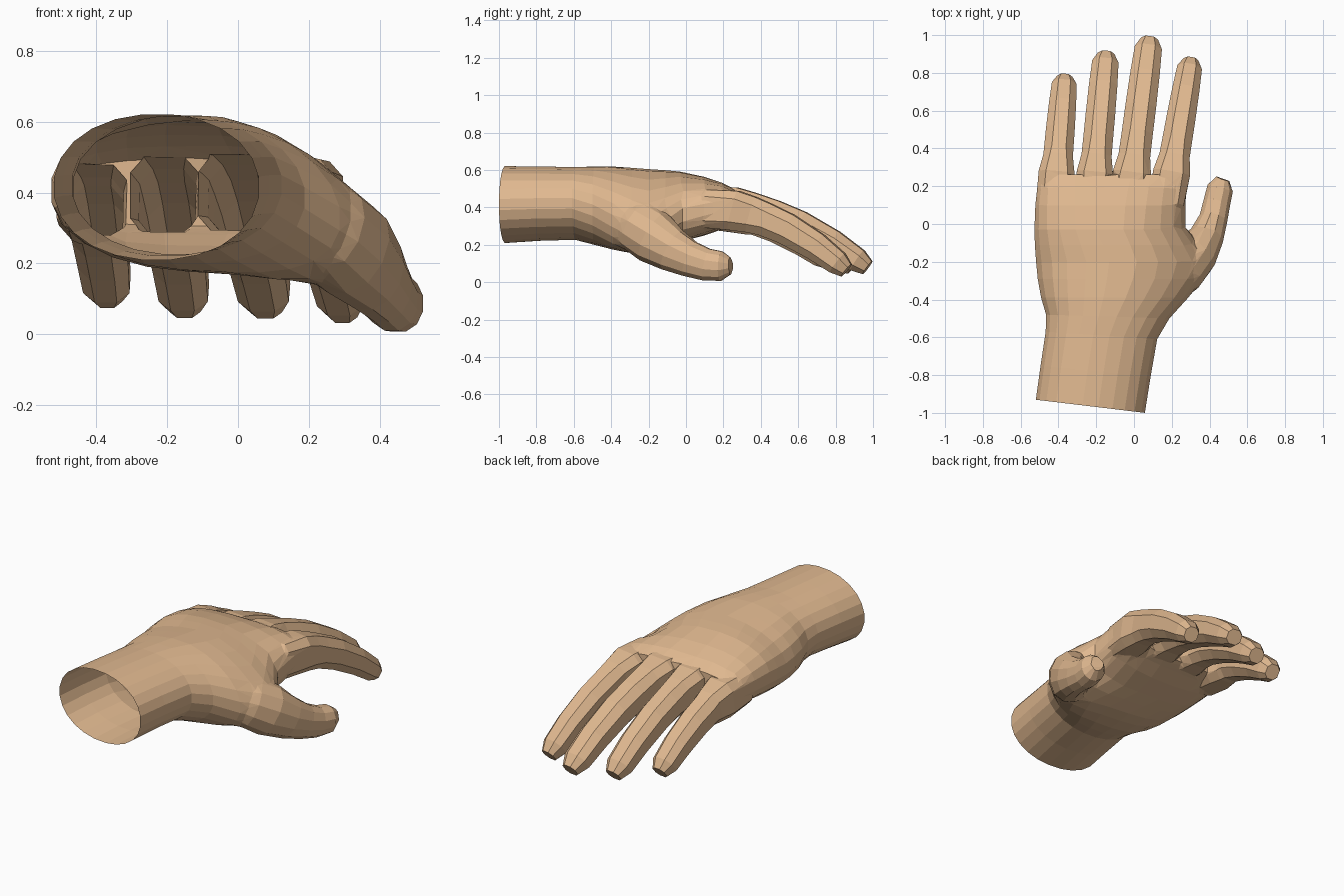
import bpy, bmesh, math
from mathutils import Vector

if "Cube" in bpy.data.objects:
    bpy.data.objects.remove(bpy.data.objects["Cube"])

skin = bpy.data.materials.new("skin tan")
skin.diffuse_color = (0.75, 0.485, 0.28, 1)
skin.use_nodes = True
skin.node_tree.nodes["Principled BSDF"].inputs["Base Color"].default_value = skin.diffuse_color


def loft(name, rings):
    """Closed skin over a list of equally sized point rings."""
    bm = bmesh.new()
    loops = [[bm.verts.new(p) for p in r] for r in rings]
    n = len(loops[0])
    for a, b in zip(loops, loops[1:]):
        for i in range(n):
            j = (i + 1) % n
            bm.faces.new((a[i], a[j], b[j], b[i]))
    bm.faces.new(loops[0][::-1])
    bm.faces.new(loops[-1])
    bmesh.ops.recalc_face_normals(bm, faces=bm.faces)
    me = bpy.data.meshes.new(name)
    bm.to_mesh(me)
    bm.free()
    me.materials.append(skin)
    ob = bpy.data.objects.new(name, me)
    bpy.context.collection.objects.link(ob)
    return ob


def oval(n, power):
    """Unit superellipse points."""
    pts = []
    for i in range(n):
        a = 2 * math.pi * (i + 0.5) / n
        c, s = math.cos(a), math.sin(a)
        pts.append((math.copysign(abs(c) ** (2 / power), c),
                    math.copysign(abs(s) ** (2 / power), s)))
    return pts


def tube(name, stations, sides, power0, power1):
    """Limb through stations (x, y, z, width, height), rings square to the path."""
    pts = [Vector(s[:3]) for s in stations]
    rings = []
    for i, s in enumerate(stations):
        t = (pts[min(i + 1, len(pts) - 1)] - pts[max(i - 1, 0)]).normalized()
        side = t.cross(Vector((0, 0, 1))).normalized()
        up = side.cross(t)
        power = power0 + (power1 - power0) * min(1, i / 3)
        rings.append([pts[i] + side * u * s[3] / 2 + up * v * s[4] / 2
                      for u, v in oval(sides, power)])
    return loft(name, rings)


# wrist and palm: y, left x, right x, bottom z, top z, tilt, thumb-side drop, power
palm_rows = [
    (-0.965, -0.522, 0.06, 0.208, 0.622, 0.035, 0.00, 2.1),
    (-0.78, -0.497, 0.09, 0.22, 0.62, 0.03, 0.00, 2.1),
    (-0.59, -0.470, 0.125, 0.225, 0.617, 0.02, 0.00, 2.1),
    (-0.49, -0.468, 0.19, 0.20, 0.62, 0.01, 0.025, 2.1),
    (-0.39, -0.495, 0.29, 0.18, 0.62, 0, 0.075, 2.15),
    (-0.29, -0.513, 0.365, 0.175, 0.613, 0, 0.12, 2.2),
    (-0.20, -0.522, 0.405, 0.178, 0.606, 0, 0.15, 2.2),
    (-0.11, -0.528, 0.34, 0.20, 0.60, 0, 0.10, 2.3),
    (-0.03, -0.53, 0.272, 0.22, 0.592, 0, 0.05, 2.4),
    (0.10, -0.527, 0.275, 0.25, 0.565, 0, 0.02, 2.6),
    (0.19, -0.515, 0.277, 0.28, 0.535, 0, 0.0, 2.8),
    (0.262, -0.49, 0.27, 0.305, 0.495, 0, 0.0, 3),
]
rings = []
for y, xl, xr, zb, zt, tilt, drop, power in palm_rows:
    cx, cz, w, h = (xl + xr) / 2, (zb + zt) / 2, (xr - xl) / 2, (zt - zb) / 2
    rings.append([(cx + u * w, y - tilt * u, cz + v * h - drop * max(0, u) ** 1.4)
                  for u, v in oval(24, power)])
hand = loft("hand", rings)

# fingers: base x, tip x, tip y, base width, tip width, base z, tip z
fingers = {
    "little_finger": (-0.424, -0.366, 0.783, 0.185, 0.140, 0.388, 0.148),
    "ring_finger": (-0.223, -0.147, 0.908, 0.182, 0.150, 0.405, 0.126),
    "middle_finger": (-0.032, 0.083, 0.988, 0.192, 0.155, 0.41, 0.126),
    "index_finger": (0.170, 0.302, 0.873, 0.190, 0.140, 0.397, 0.112),
}
Y0 = 0.10
parts = []
for name, (bx, tx, ty, bw, tw, bz, tz) in fingers.items():
    span = ty - Y0
    # along the finger: distance, thickness, width factor
    rows = [(0, 0.21, 1.02), (0.165 / span, 0.225, 1.15), (0.25 / span, 0.205, 0.98),
            (0.42, 0.19, 1), (0.57, 0.18, 1.02), (0.77, 0.16, 1.02),
            (0.92, 0.135, 0.98), (0.98, 0.09, 0.62)]
    st = [(bx + (tx - bx) * t, Y0 + span * t, tz + (bz - tz) * (1 - 1.22 * t * t),
           (bw + (tw - bw) * t) * f, h) for t, h, f in rows]
    parts.append(tube(name, st, 8, 4, 2.4))

# thumb
parts.append(tube("thumb", [
    (0.20, -0.34, 0.335, 0.16, 0.20), (0.26, -0.26, 0.295, 0.24, 0.28),
    (0.325, -0.17, 0.235, 0.24, 0.30), (0.385, -0.07, 0.168, 0.19, 0.24),
    (0.418, 0.02, 0.122, 0.155, 0.20), (0.438, 0.11, 0.092, 0.15, 0.18),
    (0.456, 0.19, 0.085, 0.15, 0.17), (0.472, 0.24, 0.087, 0.08, 0.09)], 12, 2.1, 2.1))

# fuse all parts into one skin
for p in parts:
    m = hand.modifiers.new(p.name, "BOOLEAN")
    m.operation, m.solver, m.object = "UNION", "EXACT", p
fused = bpy.data.meshes.new_from_object(
    hand.evaluated_get(bpy.context.evaluated_depsgraph_get()))
hand.modifiers.clear()
hand.data = fused
for p in parts:
    bpy.data.objects.remove(p)

# open the wrist and soften the thumb joint and the knuckles
bm = bmesh.new()
bm.from_mesh(fused)
cap = [f for f in bm.faces if all(v.co.y < -0.9 for v in f.verts)]
bmesh.ops.delete(bm, geom=cap, context="FACES")
bmesh.ops.remove_doubles(bm, verts=bm.verts, dist=0.012)
bmesh.ops.triangulate(bm, faces=[f for f in bm.faces if len(f.verts) > 4])
joint = [v for v in bm.verts if v.co.x > 0.12 and -0.36 < v.co.y < 0.0]
knuckles = [v for v in bm.verts if 0.05 < v.co.y < 0.25]
for verts, factor in ((joint, 0.35), (knuckles, 0.25)):
    bmesh.ops.smooth_vert(bm, verts=verts, factor=factor,
                          use_axis_x=True, use_axis_y=True, use_axis_z=True)
bm.to_mesh(fused)
bm.free()
